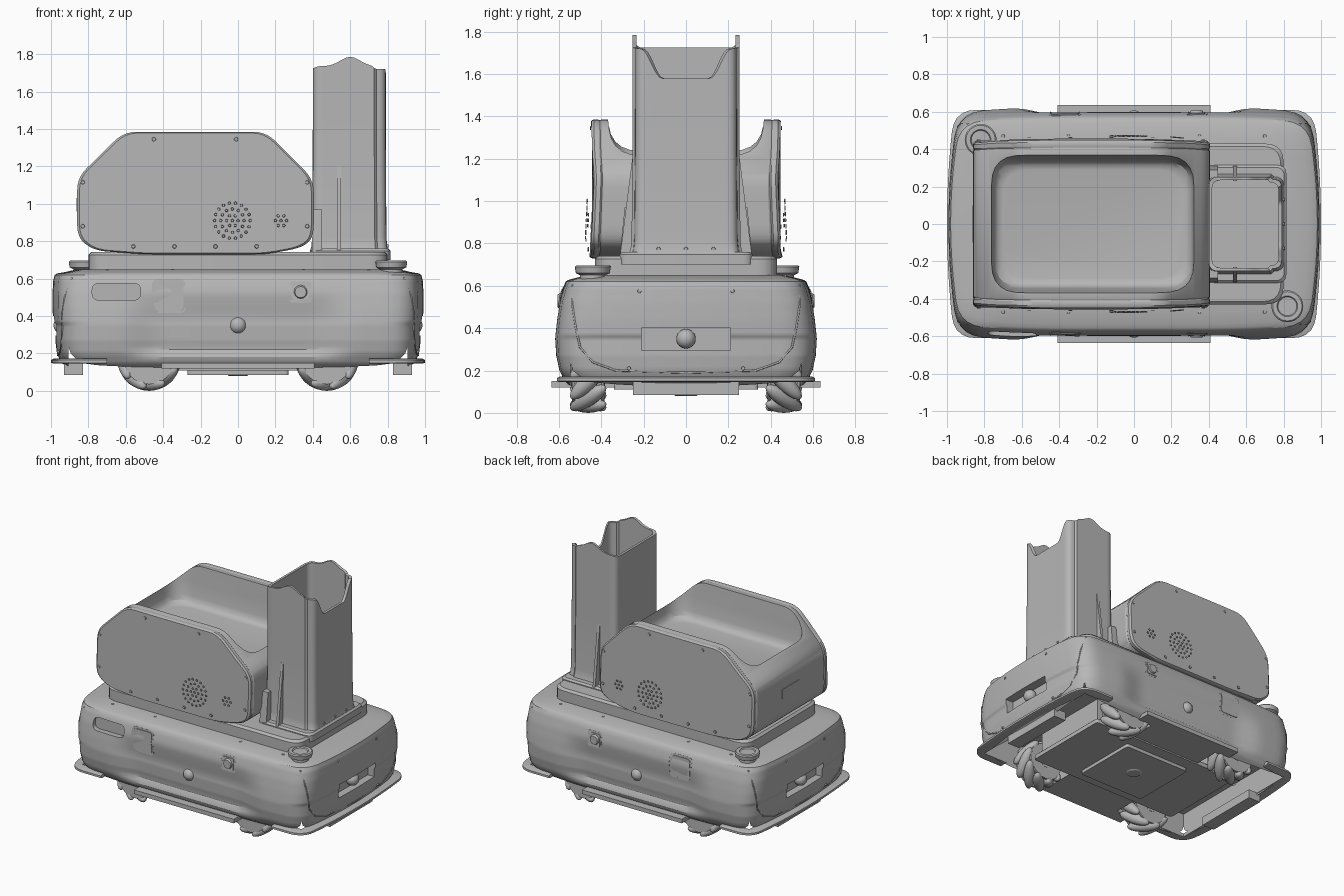
import bpy, bmesh, math
from mathutils import Vector, Matrix
if "Cube" in bpy.data.objects:
    bpy.data.objects.remove(bpy.data.objects["Cube"])
grey = bpy.data.materials.new("light grey plastic")
grey.use_nodes = True
grey.diffuse_color = (0.47, 0.47, 0.47, 1)
grey.node_tree.nodes["Principled BSDF"].inputs["Base Color"].default_value = grey.diffuse_color
parts = []

def add(name, bm):
    bmesh.ops.recalc_face_normals(bm, faces=bm.faces)
    mesh = bpy.data.meshes.new(name)
    bm.to_mesh(mesh)
    bm.free()
    mesh.materials.append(grey)
    parts.append(bpy.data.objects.new(name, mesh))
    bpy.context.collection.objects.link(parts[-1])
    return parts[-1]

def loft(name, rings):
    """Skin a stack of equal rings and cap both ends."""
    bm = bmesh.new()
    rows = [[bm.verts.new(p) for p in ring] for ring in rings]
    for a, b in zip(rows, rows[1:]):
        for i in range(len(a)):
            bm.faces.new((a[i - 1], a[i], b[i], b[i - 1]))
    bm.faces.new(rows[0])
    bm.faces.new(rows[-1])
    return add(name, bm)

def round_poly(pts, r, split=1, seg=5):
    """Round the corners of a 2D polygon and split each straight side evenly."""
    pts = [Vector(p) for p in pts]
    out, full = [], []
    for i, p in enumerate(pts):
        d0, d1 = pts[i - 1] - p, pts[(i + 1) % len(pts)] - p
        a = p + d0.normalized() * min(r, d0.length * .45)
        b = p + d1.normalized() * min(r, d1.length * .45)
        for t in [k / seg for k in range(seg + 1)]:
            out.append(a * (1 - t) ** 2 + p * (2 * t * (1 - t)) + b * t * t)
    for i, p in enumerate(out):
        m = split if i % (seg + 1) == seg else 1
        full += [p.lerp(out[(i + 1) % len(out)], k / m) for k in range(m)]
    return full

def rrect(cx, cy, hx, hy, r, split=1):
    return round_poly([(cx - hx, cy - hy), (cx + hx, cy - hy), (cx + hx, cy + hy), (cx - hx, cy + hy)], r, split)

def slab(name, cx, hx, hy, z0, z1, r=.03, ease=.01):
    return loft(name, [[(p.x, p.y, z) for p in rrect(cx, 0, hx - e, hy - e, r)]
                       for z, e in ((z0, 0), (z1 - ease, 0), (z1, ease))])

def box(name, x0, x1, y0, y1, z0, z1):
    return loft(name, [[(x0, y0, z), (x1, y0, z), (x1, y1, z), (x0, y1, z)] for z in (z0, z1)])

def dots(name, spots, r, depth, axis):
    """Many small discs sharing one object."""
    bm = bmesh.new()
    turn = Vector(axis).to_track_quat('Z', 'Y').to_matrix().to_4x4()
    for s in spots:
        bmesh.ops.create_cone(bm, cap_ends=True, segments=12, radius1=r, radius2=r * .8,
                              depth=depth, matrix=Matrix.Translation(s) @ turn)
    return add(name, bm)

def ball(name, loc, r):
    bm = bmesh.new()
    bmesh.ops.create_uvsphere(bm, u_segments=24, v_segments=16, radius=r, matrix=Matrix.Translation(loc))
    return add(name, bm)

def cut(target, cutter):
    mod = target.modifiers.new("cut", 'BOOLEAN')
    mod.operation, mod.object, mod.solver = 'DIFFERENCE', cutter, 'EXACT'
    bpy.context.view_layer.objects.active = target
    bpy.ops.object.modifier_apply(modifier=mod.name)
    parts.remove(cutter)
    bpy.data.objects.remove(cutter)

def ease(v, a, b):
    t = min(1, max(0, (v - a) / (b - a)))
    return t * t * (3 - 2 * t)

# Base shell: height, half length, half width
LEVELS = [(.12, .9, .54), (.15, .945, .575), (.2, .968, .605), (.27, .977, .62), (.35, .977, .625),
          (.37, .988, .623), (.44, .992, .615), (.52, .992, .602), (.59, .988, .582),
          (.62, .98, .568), (.628, .966, .556), (.634, .93, .535), (.65, .86, .47)]

def half(z):
    for a, b in zip(LEVELS, LEVELS[1:]):
        if z <= b[0]:
            return Vector(a[1:]).lerp(Vector(b[1:]), (z - a[0]) / (b[0] - a[0]))

def side_y(x, z, y=1):
    """Flank surface: bowed towards the ends, with a soft hollow in the middle."""
    hx, hy = half(z)
    hollow = .042 * (1 - ease(abs(x), .42, .68)) * ease(z, .165, .23) * (1 - ease(z, .36, .56))
    return y * (hy * (1 - .05 * (x / hx) ** 4) - hollow)

heights = [k / 50 for k in range(6, 31)] + [v[0] for v in LEVELS[1:] if v[0] not in (.2, .44, .52)]
rings = []
for z in sorted(heights):
    hx, hy = half(z)
    rings.append([(p.x * (1 - .05 * (p.y / hy) ** 2), side_y(p.x, z, p.y / hy), z)
                  for p in rrect(0, 0, hx, hy, .13, 36)])
shell = loft("base_shell", rings)
for s in (-1, 1):
    cut(shell, box("end_cutter", *sorted((s * .92, s * 1.1)), -.21, .21, .295, .401))
    cut(shell, box("bay_cutter", *sorted((s * .29, s * .905)), -.545, .545, 0, .33))
cut(shell, loft("slot_cutter", [[(p.x, y, p.y) for p in rrect(-.65, .53, .13, .045, .04)] for y in (-.56, -.7)]))

# Fascia seams, end sensors, bumper feet
SEAM = [(.535, .605), (.535, .5), (.52, .4), (.5, .31), (.44, .24), (.33, .2), (0, .19)]
bpy.context.view_layer.update()
for e, end in ((-1, "right"), (1, "left")):
    curve = bpy.data.curves.new(end + "_seam", 'CURVE')
    curve.dimensions, curve.bevel_depth, curve.bevel_resolution = '3D', .005, 2
    pts = SEAM + [(-y, z) for y, z in SEAM[-2::-1]]
    line = curve.splines.new('POLY')
    line.points.add(len(pts) - 1)
    for p, (y, z) in zip(line.points, pts):
        p.co = (*shell.ray_cast((e * 1.2, y, z), (-e, 0, 0))[1], 1)
    curve.materials.append(grey)
    bpy.context.collection.objects.link(bpy.data.objects.new(end + "_fascia_seam", curve))
    ball(end + "_end_sensor", (e * .94, 0, .35), .046)
    dots(end + "_fascia_screws", [(e * (half(z)[0] - .008), y, z) for y, z in
                                  ((-.22, .575), (.22, .575), (-.27, .21), (.27, .21))], .01, .012, (e, 0, 0))
    box(end + "_end_frame", *sorted((e * .83, e * .93)), -.25, .25, .085, .15)
    box(end + "_drive_unit", *sorted((e * .42, e * .58)), -.3, .3, .15, .34)

# Bumper ring and underside
bumper = loft("bumper_ring", [[(p.x * (1 - .04 * (p.y / .61) ** 2), p.y, z) for p in rrect(0, 0, 1 - d, .61 - d, .12, 12)]
                              for z, d in ((.145, .015), (.15, 0), (.165, 0), (.172, .015))])
cut(bumper, box("bumper_cutter", -.7, .7, -.7, .7, .1, .2))
cut(bumper, box("bumper_cutter", -.9, .9, -.54, .54, .1, .2))
slab("chassis_plate", 0, .62, .34, .11, .15, .02)
slab("battery_tray", 0, .27, .25, .085, .14, .02)
dots("underside_port", [(0, 0, .083)], .06, .008, (0, 0, -1))

# Details on both flanks
for s, side in ((-1, "front"), (1, "back")):
    box(side + "_rail", -.41, .41, *sorted((s * .53, s * .635)), .12, .15)
    for x, z, h, r, name in ((-.37, .505, .09, .03, "_hatch"), (.335, .528, .057, .015, "_switch_plate")):
        for k, lift, piece in ((0, .001, "_frame"), (.012, .005, "")):
            loft(side + name + piece, [[(p.x, s * (side_y(p.x, p.y) + d), p.y) for p in rrect(x, z, h - k, h - k, r, 4)]
                                       for d in (-.03, lift)])
    dots(side + "_button", [(.335, s * (side_y(.335, .528) + .004), .528)], .038, .014, (0, s, 0))
    ball(side + "_sensor", (0, s * .562, .35), .046)

# Roller wheels
lay = Matrix.Rotation(math.pi / 2, 4, 'X')
for e, end in ((-1, "right"), (1, "left")):
    for s, side in ((-1, "_front"), (1, "_back")):
        bm = bmesh.new()
        at = Matrix.Translation((e * .475, s * .462, .17))
        for r, d, off in ((.1, .15, 0), (.045, .16, 0), (.135, .015, -.07), (.135, .015, .07)):
            bmesh.ops.create_cone(bm, cap_ends=True, segments=32, radius1=r, radius2=r, depth=d,
                                  matrix=at @ lay @ Matrix.Translation((0, 0, off)))
        for k in range(9):
            spin = Matrix.Rotation(math.tau * k / 9, 4, 'Y') @ Matrix.Translation((0, 0, -.13))
            tilt = Matrix.Rotation(e * s * math.pi / 4, 4, 'Z') @ lay
            bmesh.ops.create_uvsphere(bm, u_segments=12, v_segments=10, radius=1,
                                      matrix=at @ spin @ tilt @ Matrix.Diagonal((.04, .04, .115, 1)))
        add(end + side + "_wheel", bm)

# Upper deck and corner scanners
slab("deck_plinth", 0, .8, .43, .63, .742, .1, .015)
slab("column_collar", .6, .215, .315, .7, .76, .05, .012)
circle = [Vector((math.cos(a * math.tau / 32), math.sin(a * math.tau / 32))) for a in range(32)]
for x, y in ((.82, -.44), (-.82, .45)):
    loft("corner_scanner", [[(x + r * c.x, y + r * c.y, z) for c in circle] for r, z in
                            ((.06, .62), (.06, .65), (.08, .66), (.085, .69), (.078, .697), (.055, .697), (.05, .69))])
dots("deck_screws", [(x, s * .47, .649) for x in (-.7, -.35, .35, .7) for s in (-1, 1)], .01, .006, (0, 0, 1))

# Cargo box with open tray
CARGO = [(-.86, .82), (-.77, .75), (-.5, .73), (.15, .73), (.34, .765), (.405, .82),
         (.405, 1.13), (.15, 1.385), (-.61, 1.385), (-.86, 1.14)]

def swell(x, z):
    return (1 + .1 * (1 - z)) * (1 - .06 * ((x + .23) / .63) ** 4) * (.95 + .05 * ease(z, .72, .84))

def cargo_layer(y, k):
    return [(-.23 + (p.x + .23) * k, y * swell(p.x, p.y), 1.05 + (p.y - 1.05) * k)
            for p in round_poly(CARGO, .07, 5)]

cargo = loft("cargo_box", [cargo_layer(y, k) for y, k in ((-.43, .985), (-.415, 1), (.415, 1), (.43, .985))])
cut(cargo, loft("tray_cutter", [[(p.x, p.y, z) for p in rrect(-.22, 0, .56 - d, .37 - d, .14)] for z, d in
                                ((1.1, .08), (1.106, .055), (1.125, .036), (1.16, .026), (1.26, .016), (1.4, 0))]))
box("cargo_handle", -.864, -.85, -.1, .1, .96, 1.03)
holes = [(x, .91) for x in (-.03, .23)]
for x, r, n in ((-.03, .03, 6), (-.03, .062, 12), (-.03, .095, 18), (.23, .03, 6)):
    holes += [(x + r * math.cos(k * math.tau / n), .91 + r * math.sin(k * math.tau / n)) for k in range(n)]
bolts = [(-.45, 1.345), (-.01, 1.345)] + [(x, z) for x in (-.83, .37) for z in (.88, 1.115)]
bolts += [(x, .772) for x in (-.56, -.34, -.12, .1)]
for s, side in ((-1, "front"), (1, "back")):
    loft(side + "_cargo_panel", [cargo_layer(s * y, k) for y, k in ((.42, .985), (.432, 1), (.455, 1), (.467, .98))])
    for name, spots, r in (("_speaker_holes", holes, .008), ("_panel_bolts", bolts, .011)):
        dots(side + name, [(x, s * .467 * swell(x, z), z) for x, z in spots], r, .005, (0, s, 0))

# Hollow column with a wavy rim and a scooped outer face
def rim(x, y):
    if x > .775:
        return 1.58 + .14 * ease(abs(y), .12, .225)
    return 1.735 + .05 * math.exp(-((x - .6) / .075) ** 2) - .015 * ease(x, .71, .735) - .01 * (1 - ease(x, .4, .43))

def wall(p, kx, ky):
    return .595 + (p.x - .595) * kx, p.y * ky * (.95 if p.x > .735 else 1)

outer = rrect(.595, 0, .195, .252, .05, 24)
rings = [[(*wall(p, k, k), z) for p in outer] for z, k in ((.74, 1.09), (.77, 1.04), (.82, 1.02), (1.2, 1.005), (1.5, 1))]
rings += [[(*wall(p, kx, ky), rim(p.x, p.y)) for p in outer] for kx, ky in ((1, 1), (.91, .93))]
rings.append([(*wall(p, .91, .93), .95) for p in outer])
loft("column", rings)
dots("column_screws", [(.798, y, .775) for y in (-.13, 0, .13)], .01, .012, (1, 0, 0))
for s, side in ((-1, "front"), (1, "back")):
    # Tapered supports beside the column
    for x0, x1, y, top, name in ((.395, .45, .29, .97, "_gusset"), (.53, .55, .254, 1.2, "_rib")):
        loft(side + name, [[(x, s * .23, .74), (x, s * .312, .74), (x, s * y, top), (x, s * .23, top)] for x in (x0, x1)])

bpy.ops.object.select_all(action='DESELECT')
for ob in parts:
    ob.select_set(True)
bpy.context.view_layer.objects.active = shell
bpy.ops.object.shade_smooth_by_angle(angle=math.radians(32))
